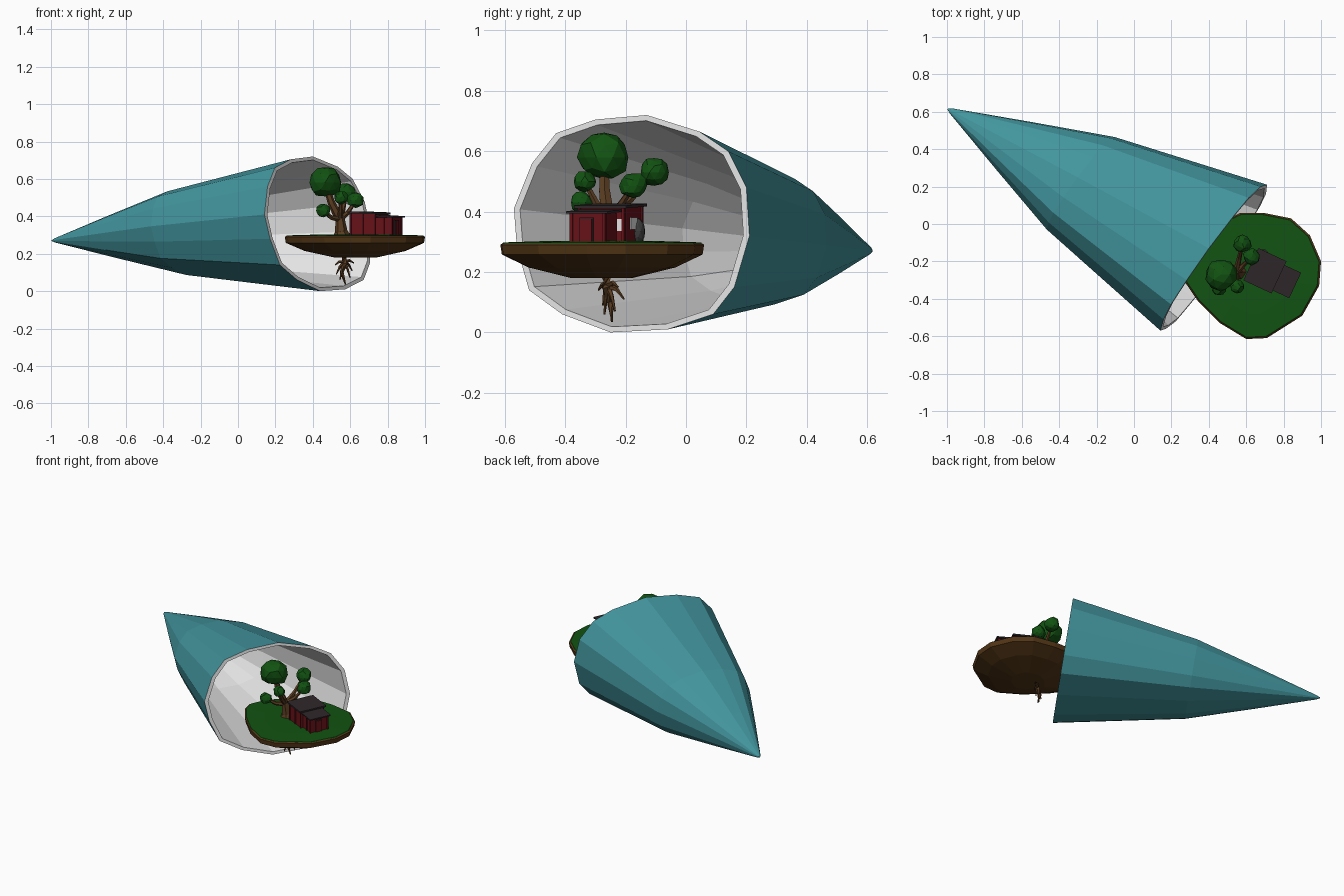
import bpy, bmesh, math, random
from mathutils import Vector, Matrix

if "Cube" in bpy.data.objects:
    bpy.data.objects.remove(bpy.data.objects["Cube"])

random.seed(4)


def mat(name, r, g, b):
    m = bpy.data.materials.new(name)
    m.diffuse_color = (r, g, b, 1)
    m.use_nodes = True
    m.node_tree.nodes["Principled BSDF"].inputs["Base Color"].default_value = m.diffuse_color
    return m


TEAL = mat("teal shell", 0.055, 0.30, 0.34)
WHITE = mat("off white", 0.8, 0.8, 0.8)
SOIL = mat("soil brown", 0.085, 0.036, 0.008)
GRASS = mat("grass green", 0.006, 0.085, 0.006)
BARK = mat("bark brown", 0.10, 0.045, 0.015)
RED = mat("barn red", 0.14, 0.006, 0.010)
ROOF = mat("roof charcoal", 0.028, 0.02, 0.022)
STONE = mat("dark grey", 0.05, 0.05, 0.05)


def finish(name, bm, *mats):
    bmesh.ops.recalc_face_normals(bm, faces=bm.faces)
    me = bpy.data.meshes.new(name)
    bm.to_mesh(me)
    bm.free()
    for m in mats:
        me.materials.append(m)
    ob = bpy.data.objects.new(name, me)
    bpy.context.collection.objects.link(ob)
    return ob


def loft(bm, rings, mat_rule=lambda i: 0, caps=True):
    """Join equal-length rings of points, with closed ends."""
    vs = [[bm.verts.new(p) for p in r] for r in rings]
    n = len(vs[0])
    for i in range(len(vs) - 1):
        for k in range(n):
            j = (k + 1) % n
            f = bm.faces.new((vs[i][k], vs[i][j], vs[i + 1][j], vs[i + 1][k]))
            f.material_index = mat_rule(i)
    if caps:
        bm.faces.new(vs[0]).material_index = mat_rule(0)
        bm.faces.new(vs[-1]).material_index = mat_rule(len(vs) - 2)


# Hollow cone shell: rim outline (y, z) on a tilted plane, shrunk towards the tip
rim_yz = [(-.13, .72), (-.30, .705), (-.43, .66), (-.51, .56), (-.57, .41),
          (-.56, .28), (-.52, .14), (-.41, .06), (-.25, 0), (-.06, .01),
          (.09, .06), (.16, .15), (.21, .32), (.2, .48), (.14, .6), (.045, .665)]
rim = [Vector((.618 + .711 * y - .174 * z, y, z)) for y, z in rim_yz]
centre = Vector((.43, -.18, .36))
tip = Vector((-.995, .615, .27))
steps = [(0, .008), (.015, .035), (.25, .33), (.5, .635), (1, 1),
         (1, .948), (.5, .59), (.25, .285), (.05, .02)]
bm = bmesh.new()
loft(bm, [[tip.lerp(centre, t) + (p - centre) * s for p in rim] for t, s in steps],
     lambda i: 0 if i < 4 else 1)
finish("cone_shell", bm, TEAL, WHITE)

# Floating island: soil bowl with a grass cap
outline = [(1, -.2), (.99, -.33), (.9, -.49), (.71, -.61), (.6, -.615), (.46, -.53),
           (.34, -.41), (.265, -.30), (.25, -.23), (.30, -.12), (.42, -.01),
           (.57, .06), (.69, .06), (.84, .03), (.94, -.06)]
mid = Vector((.63, -.28, 0))


def island_ring(s, z):
    return [mid + (Vector((x, y, 0)) - mid) * s + Vector((0, 0, z)) for x, y in outline]


bm = bmesh.new()
loft(bm, [island_ring(s, z) for s, z in
          [(.98, .295), (1, .29), (.985, .258), (.72, .215), (.3, .18)]])
finish("island_soil", bm, SOIL)
bm = bmesh.new()
loft(bm, [island_ring(s, z) for s, z in [(.985, .292), (.97, .298), (.6, .302)]])
finish("island_grass", bm, GRASS)


# Trunk, branches and roots: tapered six-sided limbs
def limb(name, pts, r0, r1, m=BARK, sides=6):
    pts = [Vector(p) for p in pts]
    rings = []
    for i, p in enumerate(pts):
        d = pts[min(i + 1, len(pts) - 1)] - pts[max(i - 1, 0)]
        q = Vector((0, 0, 1)).rotation_difference(d)
        r = r0 + (r1 - r0) * i / (len(pts) - 1)
        rings.append([p + q @ Vector((r * math.cos(a), r * math.sin(a), 0))
                      for a in (math.tau * k / sides for k in range(sides))])
    bm = bmesh.new()
    loft(bm, rings)
    finish(name, bm, m)


fork = (.545, -.26, .385)
limb("trunk_flare", [(.555, -.255, .29), (.55, -.257, .32)], .05, .034)
limb("trunk", [(.555, -.255, .29), (.55, -.257, .34), fork, (.50, -.27, .47),
               (.47, -.27, .56)], .036, .015)

# Foliage clumps (x, y, z, radius), each on its own branch
clumps = [(.465, -.27, .58, .088), (.58, -.105, .53, .05), (.63, -.175, .485, .047),
          (.455, -.345, .43, .038), (.55, -.335, .50, .038)]
for i, (x, y, z, r) in enumerate(clumps):
    if i:
        bend = Vector(fork).lerp(Vector((x, y, z)), .5) - Vector((0, 0, .015))
        limb(f"branch_{i}", [fork, bend, (x, y, z)], .018, .008)
    bm = bmesh.new()
    bmesh.ops.create_icosphere(bm, subdivisions=2, radius=r,
                               matrix=Matrix.Translation((x, y, z)))
    for v in bm.verts:
        off = v.co - Vector((x, y, z))
        if off.z < -.6 * r:
            off.z *= .9
        v.co = Vector((x, y, z)) + off * random.uniform(.88, 1.06)
    finish(f"foliage_{i}", bm, GRASS)

# Roots hanging below the island
limb("main_root", [(.565, -.265, .20), (.57, -.262, .15), (.555, -.25, .10),
                   (.575, -.245, .035)], .026, .004)
root_tips = [(.525, -.275, .09), (.61, -.205, .11), (.545, -.27, .06),
             (.60, -.235, .07), (.62, -.225, .15), (.52, -.29, .14)]
for i, p in enumerate(root_tips):
    start = Vector((.568, -.26, .155))
    bend = start.lerp(Vector(p), .55) + Vector((0, 0, .012))
    limb(f"root_{i}", [start, bend, p], .012, .003, sides=5)

# House: boxes placed in a frame turned about z, origin at the main room's middle
HOUSE = Matrix.Translation((.70, -.25, 0)) @ Matrix.Rotation(math.radians(-25), 4, 'Z')


def box(name, lo, hi, m, drop=0):
    """Box in house space; drop lowers its +x side for sloped roofs."""
    lo, hi = Vector(lo), Vector(hi)
    bm = bmesh.new()
    bmesh.ops.create_cube(bm, size=1, matrix=Matrix.Translation((lo + hi) / 2)
                          @ Matrix.Diagonal((*(hi - lo), 1)))
    for v in bm.verts:
        if v.co.x > (lo.x + hi.x) / 2:
            v.co.z -= drop
    bm.transform(HOUSE)
    finish(name, bm, m)


box("house_walls", (-.07, -.08, .29), (.07, .08, .415), RED)
box("porch_walls", (.07, -.065, .29), (.165, .055, .395), RED)
box("house_roof", (-.083, -.095, .417), (.083, .095, .427), ROOF, .006)
box("porch_roof", (.07, -.078, .399), (.18, .072, .407), ROOF, .006)

# Corner posts and planks
for i, (x, y) in enumerate([(-.07, -.08), (.07, -.08), (-.07, .08), (.07, .08),
                            (0, -.08), (.165, -.065), (.165, .055), (.118, -.065)]):
    h = .395 if x > .1 else .415
    box(f"post_{i}", (x - .005, y - .005, .29), (x + .005, y + .005, h), RED)

# Door on the porch end and white windows
box("door_frame", (.165, -.035, .295), (.170, .015, .38), ROOF)
box("door", (.166, -.031, .295), (.173, .011, .376), RED)
box("end_window", (.07, .059, .335), (.074, .074, .375), WHITE)
box("side_window", (-.03, .08, .34), (.02, .084, .38), WHITE)

# Dark rounded boulder against the house's back wall
bm = bmesh.new()
bmesh.ops.create_icosphere(bm, subdivisions=2, radius=1,
                           matrix=HOUSE @ Matrix.Translation((-.045, .075, .335))
                           @ Matrix.Diagonal((.03, .028, .045, 1)))
finish("boulder", bm, STONE)
